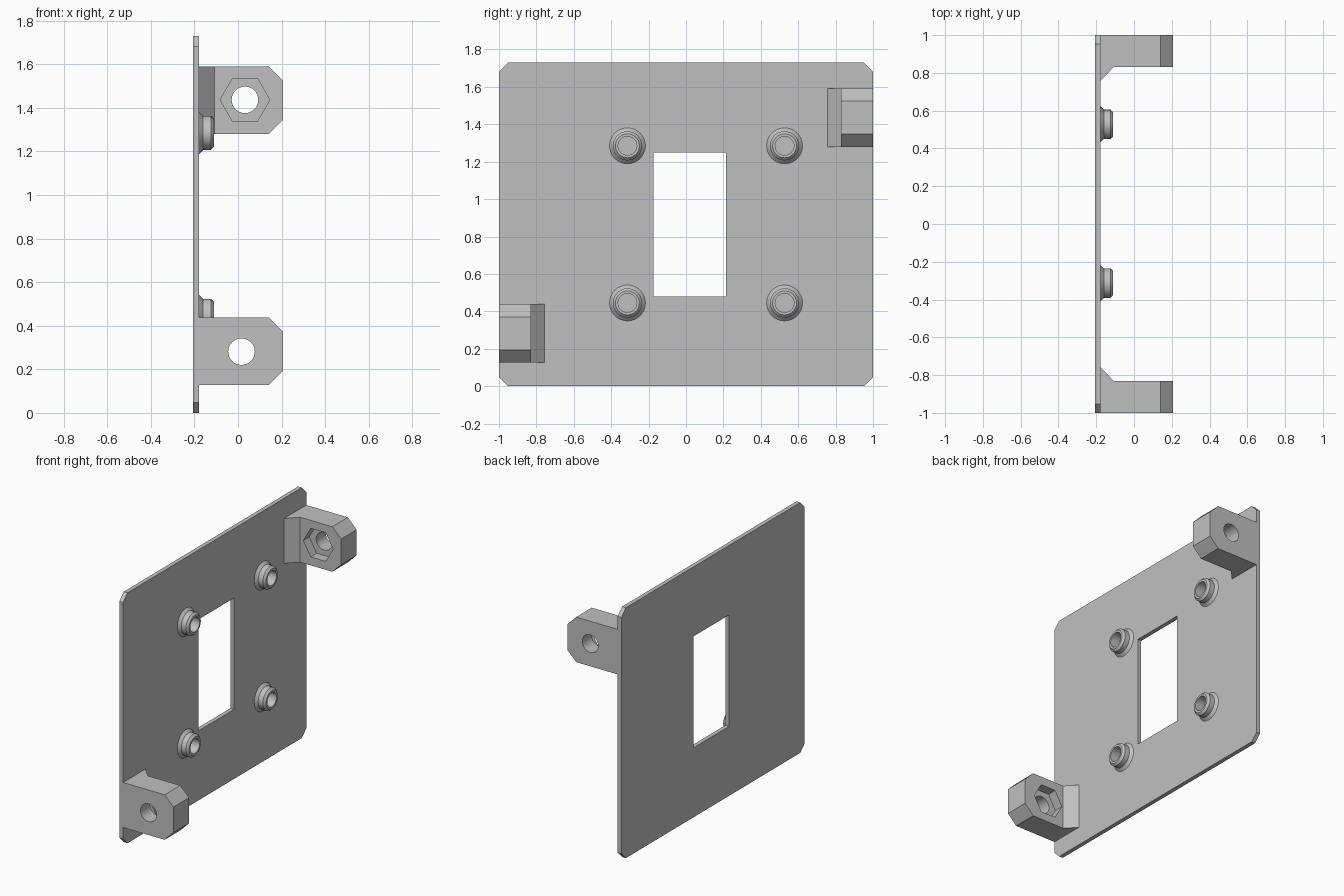
import bpy, bmesh, math
from mathutils import Matrix, Vector

cube = bpy.data.objects.get("Cube")
if cube:
    bpy.data.objects.remove(cube, do_unlink=True)

grey = bpy.data.materials.new("light_grey")
grey.use_nodes = True
colour = (0.53, 0.53, 0.53, 1)
grey.diffuse_color = colour
grey.node_tree.nodes["Principled BSDF"].inputs["Base Color"].default_value = colour


def add_object(name, bm):
    bmesh.ops.remove_doubles(bm, verts=bm.verts, dist=1e-5)
    bmesh.ops.recalc_face_normals(bm, faces=bm.faces)
    mesh = bpy.data.meshes.new(name)
    bm.to_mesh(mesh)
    bm.free()
    mesh.materials.append(grey)
    obj = bpy.data.objects.new(name, mesh)
    bpy.context.collection.objects.link(obj)
    return obj


def prism(name, points, axis, start, end):
    """Extrude a 2D outline along an axis (0 = x, 1 = y, 2 = z)."""
    bm = bmesh.new()
    verts = []
    for a, b in points:
        co = [a, b]
        co.insert(axis, start)
        verts.append(bm.verts.new(co))
    face = bm.faces.new(verts)
    made = bmesh.ops.extrude_face_region(bm, geom=[face])["geom"]
    shift = Vector((0, 0, 0))
    shift[axis] = end - start
    bmesh.ops.translate(bm, vec=shift, verts=[g for g in made if isinstance(g, bmesh.types.BMVert)])
    return add_object(name, bm)


def polygon(cx, cz, radius, sides):
    return [(cx + radius * math.cos(math.tau * i / sides),
             cz + radius * math.sin(math.tau * i / sides)) for i in range(sides)]


def activate(obj):
    bpy.ops.object.select_all(action='DESELECT')
    obj.select_set(True)
    bpy.context.view_layer.objects.active = obj


def cut(obj, cutter):
    cutter.hide_render = True
    mod = obj.modifiers.new("cut", 'BOOLEAN')
    mod.operation = 'DIFFERENCE'
    mod.solver = 'EXACT'
    mod.object = cutter
    activate(obj)
    bpy.ops.object.modifier_apply(modifier=mod.name)
    bpy.data.objects.remove(cutter, do_unlink=True)


def smooth(obj):
    activate(obj)
    bpy.ops.object.shade_smooth_by_angle(angle=math.radians(30))


BACK, FACE, TIP = -0.207, -0.178, 0.207
HEIGHT, CORNER = 1.73, 0.048

# Panel with clipped corners and a rectangular window
outline = []
for y, z, dy, dz in ((-1, 0, 1, 1), (1, 0, -1, 1), (1, HEIGHT, -1, -1), (-1, HEIGHT, 1, -1)):
    pair = [(y, z + dz * CORNER), (y + dy * CORNER, z)]
    outline += pair if dy * dz > 0 else pair[::-1]
panel = prism("panel", outline, 0, BACK, FACE)
window = [(-0.175, 0.48), (0.213, 0.48), (0.213, 1.25), (-0.175, 1.25)]
cut(panel, prism("window_cutter", window, 0, BACK - 0.1, FACE + 0.1))


# Mounting tabs: chamfered lug, bolt hole, hexagonal nut pocket and gusset
def mounting_tab(name, side, bottom, hole_x, hole_z):
    top, bevel = bottom + 0.311, 0.067
    inner = side * 0.83
    lug = prism(name, [(FACE, bottom), (TIP - bevel, bottom), (TIP, bottom + bevel),
                       (TIP, top - bevel), (TIP - bevel, top), (FACE, top)], 1, side, inner)
    cut(lug, prism("hole_cutter", polygon(hole_x, hole_z, 0.061, 32), 1, side * 0.7, side * 1.1))
    cut(lug, prism("nut_cutter", polygon(hole_x, hole_z, 0.114, 6), 1,
                   side * 0.75, side * 0.895))
    smooth(lug)
    prism(name + "_gusset", [(FACE, side * 0.757), (FACE + 0.07, inner), (FACE, inner)],
          2, bottom, top)


mounting_tab("upper_tab", 1, 1.28, 0.032, 1.437)
mounting_tab("lower_tab", -1, 0.127, 0.016, 0.281)


# Hollow standoffs: flared foot, straight collar, chamfered rim, blind bore
def standoff(name, y, z):
    profile = [(0, 0.096), (0.018, 0.078), (0.054, 0.078), (0.068, 0.064),
               (0.068, 0.05), (0.002, 0.05), (0.002, 0)]
    bm = bmesh.new()
    verts = [bm.verts.new((x, r, 0)) for x, r in profile]
    edges = [bm.edges.new(p) for p in zip(verts, verts[1:])]
    bmesh.ops.spin(bm, geom=verts + edges, cent=(0, 0, 0), axis=(1, 0, 0),
                   angle=math.tau, steps=32, use_merge=True)
    bmesh.ops.transform(bm, matrix=Matrix.Translation((FACE, y, z)), verts=bm.verts)
    smooth(add_object(name, bm))


for row, z in (("lower", 0.445), ("upper", 1.285)):
    for place, y in (("front", -0.313), ("rear", 0.527)):
        standoff(f"{row}_{place}_standoff", y, z)
